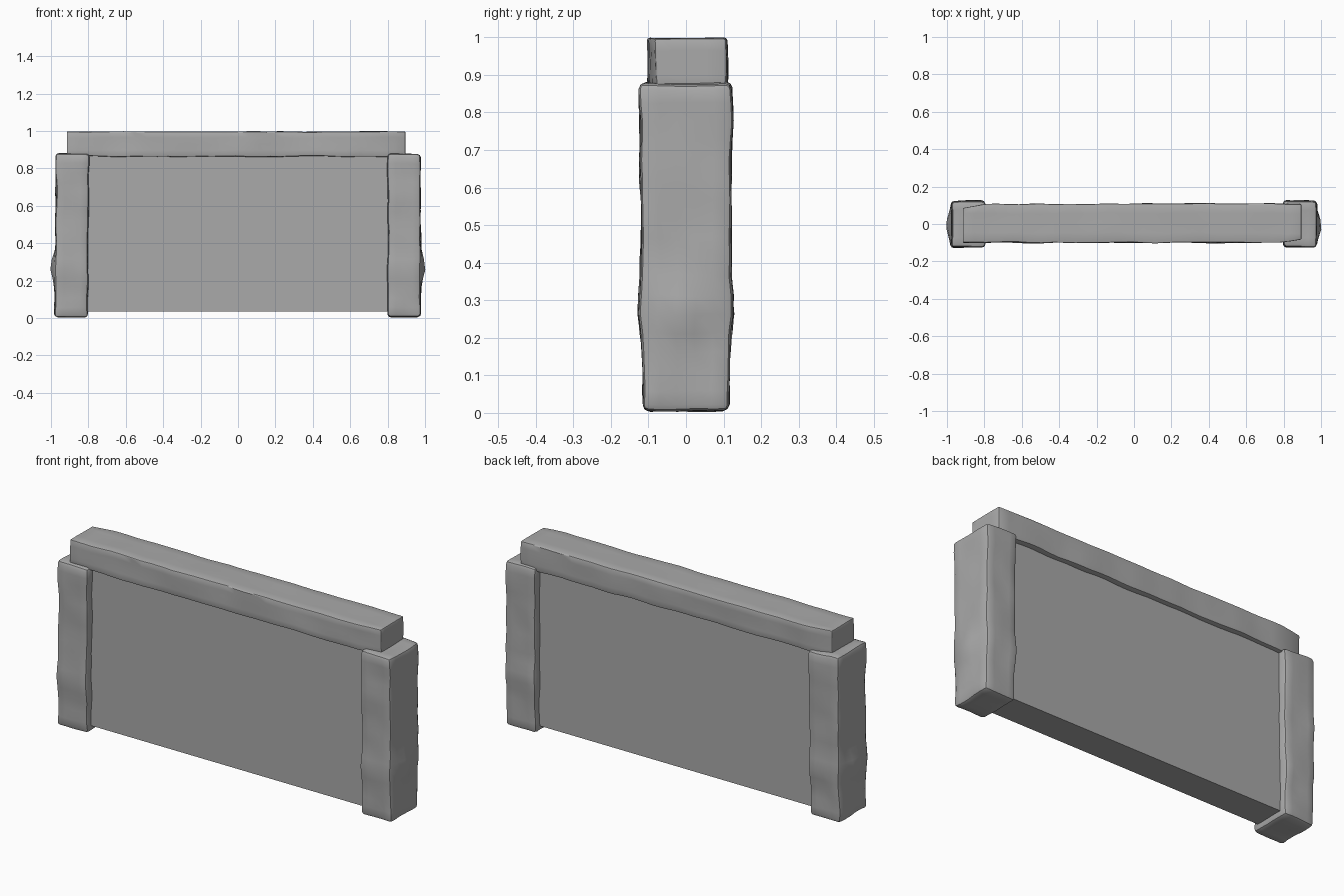
import bpy, bmesh, math
from mathutils import Vector, noise

cube = bpy.data.objects.get("Cube")
if cube:
    bpy.data.objects.remove(cube, do_unlink=True)

stone = bpy.data.materials.new("grey stone")
stone.use_nodes = True
grey = (0.4, 0.4, 0.4, 1)
stone.diffuse_color = grey
stone.node_tree.nodes["Principled BSDF"].inputs["Base Color"].default_value = grey


def block(name, low, high, bevel=0.0, step=0.0, shape=None):
    """Box between two corners, optionally sliced, bevelled and reshaped."""
    low, high = Vector(low), Vector(high)
    bm = bmesh.new()
    bmesh.ops.create_cube(bm, size=1)
    for v in bm.verts:
        v.co = (low + high) / 2 + v.co * (high - low)
    if step:
        for axis in range(3):
            normal = Vector([float(i == axis) for i in range(3)])
            size = high[axis] - low[axis]
            count = max(4, round(size / step))
            for i in range(1, count):
                bmesh.ops.bisect_plane(bm, geom=bm.verts[:] + bm.edges[:] + bm.faces[:],
                                       plane_co=low + normal * size * i / count, plane_no=normal)
    if bevel:
        corners = [e for e in bm.edges if e.calc_face_angle(0) > 1]
        bmesh.ops.bevel(bm, geom=corners, offset=bevel, segments=2, profile=0.5, affect='EDGES')
    if shape:
        for v in bm.verts:
            v.co = shape(v.co.copy())
    bmesh.ops.recalc_face_normals(bm, faces=bm.faces)
    mesh = bpy.data.meshes.new(name)
    bm.to_mesh(mesh)
    bm.free()
    mesh.materials.append(stone)
    obj = bpy.data.objects.new(name, mesh)
    bpy.context.collection.objects.link(obj)
    bpy.ops.object.select_all(action='DESELECT')
    obj.select_set(True)
    bpy.context.view_layer.objects.active = obj
    bpy.ops.object.shade_smooth_by_angle(angle=math.radians(30))
    return obj


def wobble(p, scale, amount):
    return noise.noise_vector(p * scale) * amount


def post_shape(side):
    def shape(p):
        q = p.copy()
        # the foot is narrower, with a worn bulge low on the post
        bulge = math.exp(-((p.z - 0.28) / 0.07) ** 2)
        q.y *= 0.94 + 0.08 * min(1, p.z / 0.8) + 0.08 * bulge
        outward = max(0, (abs(p.x) - 0.89) / 0.08)
        q.x += side * 0.024 * outward * bulge * math.exp(-(p.y / 0.07) ** 2)
        # slight lean inwards near the top of the left-hand stone
        if side < 0:
            q.x += 0.008 * (p.z - 0.4)
        return q + wobble(p, 9, 0.007)
    return shape


def lintel_shape(p):
    q = p.copy()
    # chipped corners at diagonally opposite ends
    for end, face in ((0.895, -1), (-0.915, 1)):
        near = max(0, 1 - abs(p.x - end) / 0.11)
        depth = max(0, (face * p.y - 0.05) / 0.05)
        q.y -= face * 0.022 * near * depth
    # uneven long edges; ends stay flat
    rough = wobble(p, 7, 0.007)
    rough.x = 0
    if p.z > 0.99:
        rough.z *= 0.5
    return q + rough


# upright stones at both ends
for side, label in ((1, "left_post"), (-1, "right_post")):
    a, b = sorted((side * 0.80, side * 0.976))
    block(label, (a, -0.121, 0.006), (b, 0.121, 0.879), 0.016, 0.05, post_shape(side))

# top stone and the plain wall between the posts
block("lintel", (-0.915, -0.1, 0.864), (0.895, 0.108, 0.997), 0.007, 0.06, lintel_shape)
block("wall_panel", (-0.87, -0.08, 0.035), (0.87, 0.08, 0.9))
